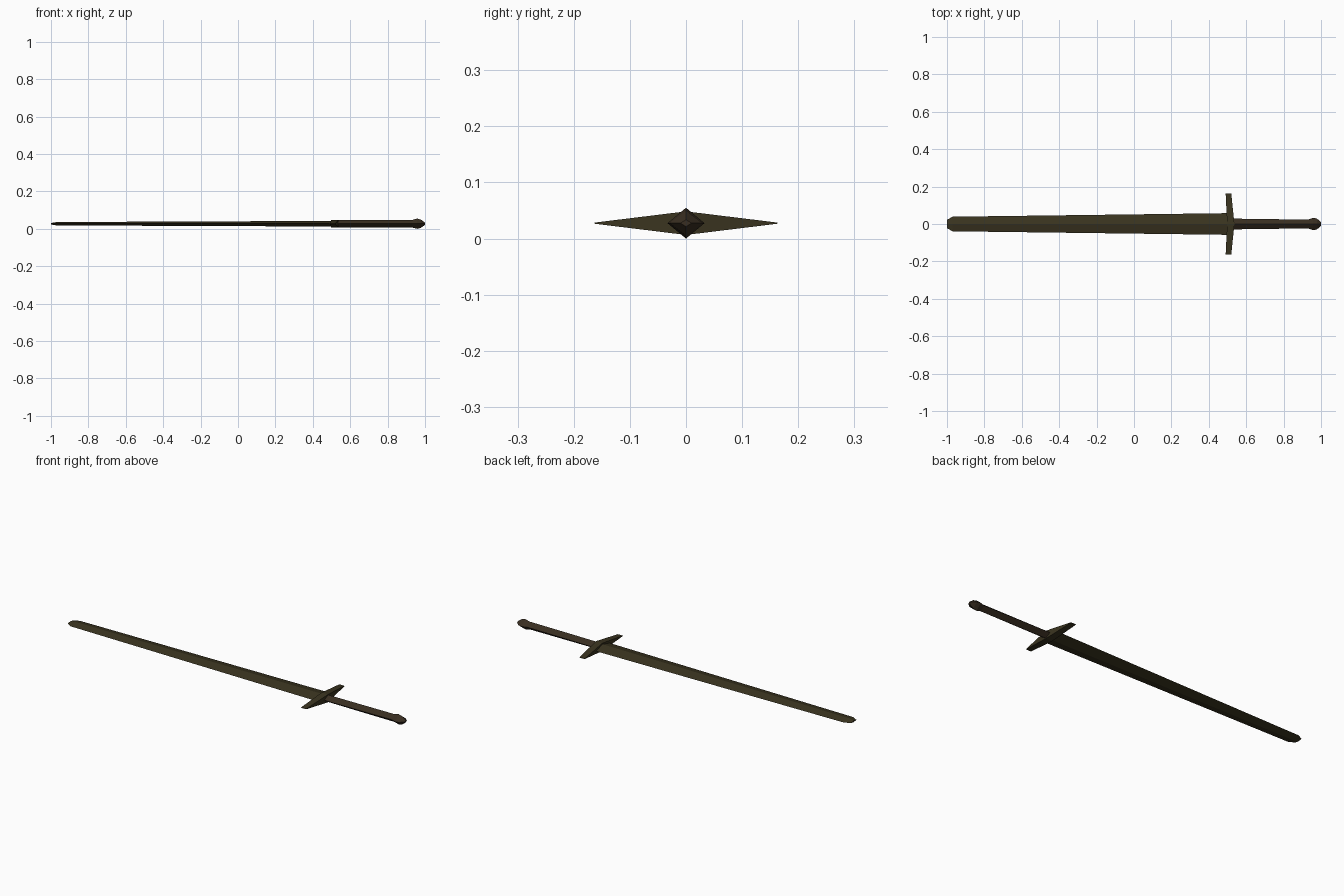
import bpy, bmesh

if "Cube" in bpy.data.objects:
    bpy.data.objects.remove(bpy.data.objects["Cube"])

ZC = 0.0275  # height of the sword's centre line


def material(name, rgb):
    m = bpy.data.materials.new(name)
    m.diffuse_color = (*rgb, 1)
    m.use_nodes = True
    m.node_tree.nodes["Principled BSDF"].inputs["Base Color"].default_value = m.diffuse_color
    return m


bronze = material("dark bronze", (0.042, 0.034, 0.014))
leather = material("dark brown leather", (0.040, 0.027, 0.015))


def diamond_loft(name, sections, mat, axis="x"):
    """Loft four-sided rings. Section: (position, half width, half height, shift)."""
    bm = bmesh.new()
    rings = []
    for p, w, h, s in sections:
        ring = []
        for a, b in ((w, 0), (0, h), (-w, 0), (0, -h)):
            co = (p, a + s, ZC + b) if axis == "x" else (a + s, p, ZC + b)
            ring.append(bm.verts.new(co))
        rings.append(ring)
    for r0, r1 in zip(rings, rings[1:]):
        for i in range(4):
            j = (i + 1) % 4
            bm.faces.new((r0[i], r0[j], r1[j], r1[i]))
    bm.faces.new(rings[0])
    bm.faces.new(rings[-1])
    finish(name, bm, mat)


def finish(name, bm, mat):
    bmesh.ops.recalc_face_normals(bm, faces=bm.faces)
    me = bpy.data.meshes.new(name)
    bm.to_mesh(me)
    bm.free()
    me.materials.append(mat)
    bpy.context.collection.objects.link(bpy.data.objects.new(name, me))


# Blade: long tapering diamond with a blunt tip
diamond_loft("blade", [(-1.0, 0.022, 0.004, 0), (-0.97, 0.039, 0.009, 0),
                       (0.51, 0.058, 0.015, 0)], bronze)

# Grip and pommel
diamond_loft("grip", [(0.51, 0.029, 0.019, 0), (0.95, 0.023, 0.021, 0)], leather)
diamond_loft("pommel", [(0.93, 0.023, 0.020, 0), (0.958, 0.033, 0.0275, 0),
                        (0.978, 0.029, 0.022, 0), (1.0, 0.010, 0.006, 0)], leather)

# Crossguard: bar swept toward the blade, its height pinching out at both ends
bm = bmesh.new()
rings = []
for y, x0, x1, h in ((-0.163, 0.490, 0.520, 0.001), (0, 0.498, 0.537, 0.021),
                     (0.163, 0.490, 0.520, 0.001)):
    rings.append([bm.verts.new((x, y, ZC + z))
                  for x, z in ((x0, -h), (x1, -h), (x1, h), (x0, h))])
for r0, r1 in zip(rings, rings[1:]):
    for i in range(4):
        j = (i + 1) % 4
        bm.faces.new((r0[i], r0[j], r1[j], r1[i]))
bm.faces.new(rings[0])
bm.faces.new(rings[-1])
finish("crossguard", bm, bronze)
